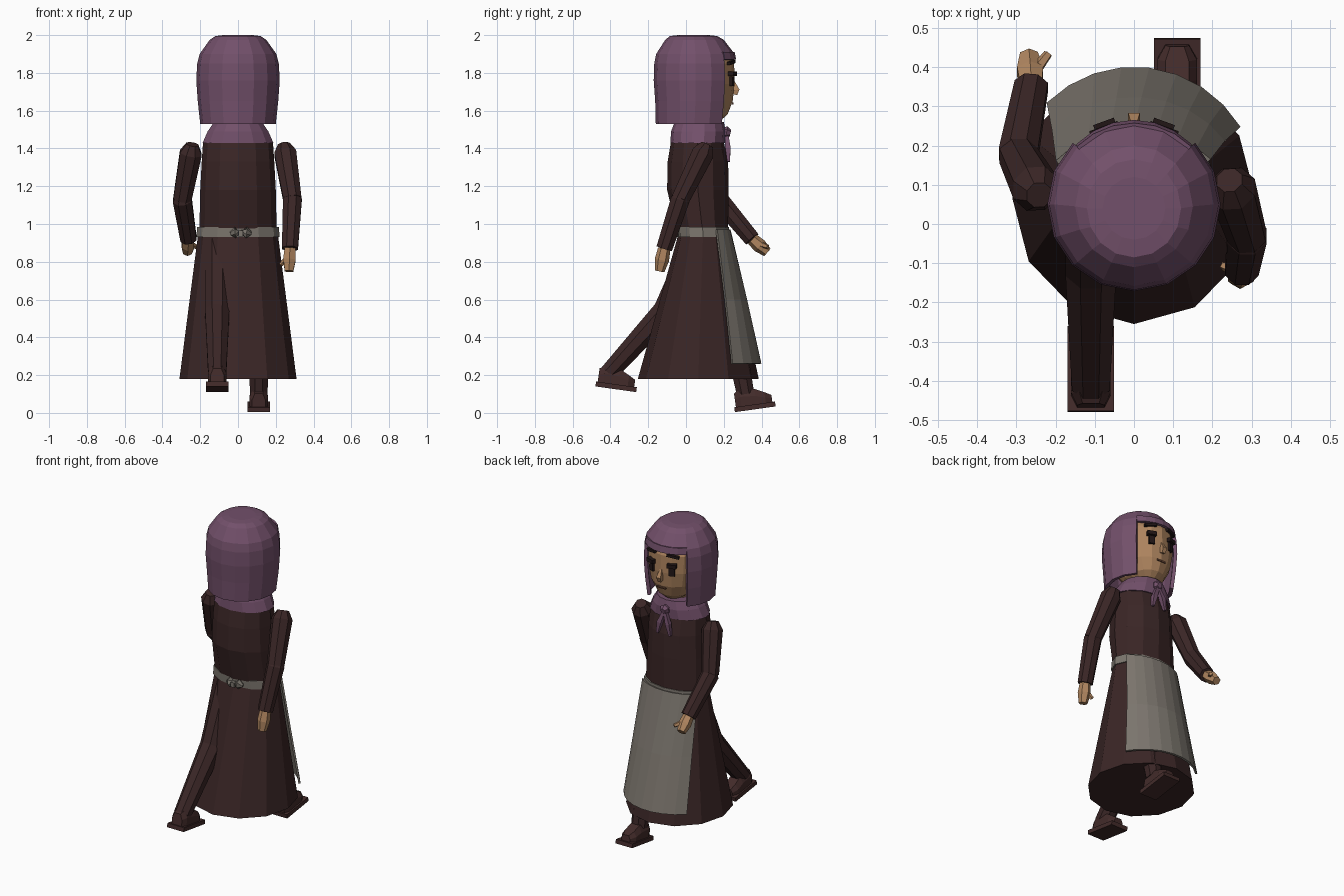
import bpy, bmesh
from math import sin, cos, radians, pi
from mathutils import Vector, Matrix

cube = bpy.data.objects.get("Cube")
if cube:
    bpy.data.objects.remove(cube, do_unlink=True)


def material(name, rgb):
    m = bpy.data.materials.new(name)
    m.use_nodes = True
    m.diffuse_color = (*rgb, 1)
    m.node_tree.nodes["Principled BSDF"].inputs["Base Color"].default_value = (*rgb, 1)
    return m


DRESS = material("dark brown cloth", (0.042, 0.019, 0.019))
SCARF = material("purple cloth", (0.17, 0.08, 0.145))
APRON = material("grey linen", (0.2, 0.18, 0.155))
SKIN = material("skin", (0.43, 0.235, 0.115))
BOOT = material("boot leather", (0.055, 0.024, 0.023))
DARK = material("dark hair", (0.015, 0.008, 0.008))
MOUTH = material("lip brown", (0.16, 0.07, 0.04))


def finish(bm, name, mat):
    bmesh.ops.recalc_face_normals(bm, faces=bm.faces)
    me = bpy.data.meshes.new(name)
    bm.to_mesh(me)
    bm.free()
    me.materials.append(mat)
    ob = bpy.data.objects.new(name, me)
    bpy.context.collection.objects.link(ob)
    return ob


def skin_rings(name, rings, mat, closed=True, caps=True, drop=None):
    """Bridge a stack of point rings; drop removes faces by their centre."""
    bm = bmesh.new()
    vs = [[bm.verts.new(p) for p in r] for r in rings]
    n = len(vs[0])
    for a, b in zip(vs, vs[1:]):
        for i in range(n if closed else n - 1):
            j = (i + 1) % n
            bm.faces.new((a[i], a[j], b[j], b[i]))
    if closed and caps:
        bm.faces.new(vs[0])
        bm.faces.new(vs[-1])
    if drop:
        gone = [f for f in bm.faces if drop(f.calc_center_median())]
        bmesh.ops.delete(bm, geom=gone, context='FACES')
    return finish(bm, name, mat)


def ellipse(z, cy, rx, ry, n, a0=0, a1=360):
    """Points on a level ellipse, angles measured from +y towards +x."""
    steps = n if a1 - a0 == 360 else n + 1
    angles = [radians(a0 + (a1 - a0) * i / n) for i in range(steps)]
    return [Vector((rx * sin(a), cy + ry * cos(a), z)) for a in angles]


def loft(name, profile, n, mat, **kw):
    return skin_rings(name, [ellipse(*p, n) for p in profile], mat, **kw)


def tube(name, pts, radii, mat, n=8):
    """Faceted limb along a bent path."""
    pts = [Vector(p) for p in pts]
    rings = []
    for i, (p, r) in enumerate(zip(pts, radii)):
        d = pts[min(i + 1, len(pts) - 1)] - pts[max(i - 1, 0)]
        u = Vector((1, 0, 0))
        u = (u - d * u.dot(d) / d.length_squared).normalized()
        v = d.normalized().cross(u)
        rings.append([p + r * (u * cos(t) + v * sin(t))
                      for t in [2 * pi * (k + 0.5) / n for k in range(n)]])
    return skin_rings(name, rings, mat)


def box(name, loc, size, mat, rot=(0, 0, 0)):
    bm = bmesh.new()
    bmesh.ops.create_cube(bm, size=1)
    bm.transform(Matrix.Diagonal((*size, 1)))
    ob = finish(bm, name, mat)
    ob.location = loc
    ob.rotation_euler = [radians(a) for a in rot]
    return ob


def solidify(ob, t, offset=-1):
    m = ob.modifiers.new("thickness", 'SOLIDIFY')
    m.thickness, m.offset = t, offset


# Dress: skirt and bodice
loft("skirt", [(0.18, 0.065, 0.31, 0.32), (0.94, 0.09, 0.212, 0.132)], 12, DRESS)
loft("bodice", [(0.94, 0.09, 0.205, 0.132), (1.18, 0.063, 0.2, 0.163),
                (1.33, 0.063, 0.192, 0.16), (1.435, 0.06, 0.185, 0.14)], 12, DRESS)

# Apron, waistband and bow at the back
apron = skin_rings("apron", [ellipse(0.26, 0.073, 0.315, 0.322, 8, -44, 58),
                             ellipse(0.6, 0.083, 0.268, 0.235, 8, -50, 58),
                             ellipse(0.97, 0.092, 0.221, 0.138, 8, -62, 60)], APRON, closed=False)
solidify(apron, 0.012, 0)
loft("waistband", [(0.93, 0.09, 0.221, 0.139), (0.985, 0.088, 0.216, 0.139)], 12, APRON)
for s in (-1, 1):
    tube("bow_loop", [(0.015, -0.052, 0.955), (0.015 + s * 0.03, -0.056, 0.955),
                      (0.015 + s * 0.055, -0.05, 0.95)], [0.012, 0.03, 0.01], APRON, 6)
box("bow_knot", (0.015, -0.065, 0.95), (0.025, 0.025, 0.03), APRON)

# Neck and shawl collar
loft("neck", [(1.42, 0.06, 0.09, 0.09), (1.62, 0.06, 0.08, 0.08)], 8, SKIN)
loft("shawl_collar", [(1.43, 0.062, 0.192, 0.145), (1.49, 0.066, 0.165, 0.145),
                      (1.54, 0.07, 0.13, 0.13)], 14, SCARF)
tube("scarf_knot", [(0, 0.18, 1.49), (0, 0.215, 1.485), (0, 0.235, 1.48)],
     [0.02, 0.032, 0.018], SCARF, 6)
for s in (-1, 1):
    tube("scarf_tail", [(0, 0.215, 1.48), (s * 0.03, 0.222, 1.4), (s * 0.045, 0.225, 1.33)],
         [0.012, 0.02, 0.01], SCARF, 4)

# Head and hood, open around the face
loft("head", [(1.545, 0.1, 0.06, 0.08), (1.58, 0.09, 0.11, 0.13), (1.65, 0.075, 0.155, 0.172),
              (1.74, 0.07, 0.175, 0.187), (1.85, 0.068, 0.178, 0.187),
              (1.93, 0.06, 0.15, 0.16)], 16, SKIN)
hood = loft("hood", [(1.53, 0.045, 0.2, 0.205), (1.65, 0.05, 0.213, 0.213),
                     (1.76, 0.05, 0.221, 0.221), (1.85, 0.05, 0.216, 0.218),
                     (1.9, 0.05, 0.203, 0.208), (1.975, 0.045, 0.15, 0.155),
                     (1.995, 0.04, 0.12, 0.125), (2.0, 0.04, 0.08, 0.08)], 16, SCARF,
            drop=lambda c: c.z < 1.54 and abs(c.x) < 0.02
            or c.z < 1.9 and c.y - 0.05 > abs(c.x))
solidify(hood, 0.022)
brow = skin_rings("hood_brim", [ellipse(1.87, 0.055, 0.2, 0.203, 6, -45, 45),
                                ellipse(1.91, 0.05, 0.2, 0.2, 6, -45, 45)], SCARF, closed=False)
solidify(brow, 0.015, 0)

# Face
tube("nose", [(0, 0.25, 1.755), (0, 0.268, 1.71), (0, 0.26, 1.685)],
     [0.01, 0.021, 0.016], SKIN, 4)
box("mouth", (0, 0.247, 1.638), (0.06, 0.008, 0.009), MOUTH, (-12, 0, 0))
for s in (-1, 1):
    box("eyelid", (s * 0.072, 0.245, 1.795), (0.056, 0.035, 0.024), DARK, (0, 0, -s * 20))
    box("eye", (s * 0.07, 0.243, 1.755), (0.035, 0.018, 0.05), DARK, (0, 0, -s * 20))
    box("eyebrow", (s * 0.075, 0.24, 1.855), (0.075, 0.02, 0.016), DARK, (0, s * 8, -s * 20))


# Arms: shoulder, elbow, wrist and fingertip points
def arm(side, shoulder, elbow, wrist, tip, thumb):
    sh, el, wr, ti = map(Vector, (shoulder, elbow, wrist, tip))
    top = sh + (sh - el).normalized() * 0.05
    tube(side + "_upper_arm", [top, sh, el], [0.035, 0.063, 0.052], DRESS)
    tube(side + "_forearm", [el + (el - wr) * 0.1, el, wr], [0.035, 0.054, 0.046], DRESS)
    tube(side + "_hand", [wr, wr.lerp(ti, 0.5), ti], [0.033, 0.038, 0.026], SKIN, 6)
    base = wr.lerp(ti, 0.3)
    tube(side + "_thumb", [base, base + Vector(thumb)], [0.018, 0.012], SKIN, 5)


arm("right", (-0.25, 0.09, 1.375), (-0.295, 0.175, 1.13), (-0.262, 0.35, 0.92),
    (-0.268, 0.43, 0.85), (0.045, 0.06, -0.02))
arm("left", (0.25, 0.09, 1.375), (0.288, -0.03, 1.13), (0.275, -0.115, 0.87),
    (0.27, -0.14, 0.75), (-0.045, 0.015, -0.05))


# Legs and boots in mid stride
def boot(side, x, y, z, pitch):
    rot = (pitch, 0, 0)
    box(side + "_sole", (x, y, z), (0.118, 0.218, 0.026), BOOT, rot)
    profile = [(-0.1, 0.035, 0.085), (-0.07, 0.05, 0.105), (0.01, 0.05, 0.095),
               (0.06, 0.05, 0.07), (0.095, 0.03, 0.05)]
    rings = [[Vector((-w, v, 0)), Vector((w, v, 0)), Vector((w, v, h * 0.6)),
              Vector((w * 0.6, v, h)), Vector((-w * 0.6, v, h)), Vector((-w, v, h * 0.6))]
             for v, w, h in profile]
    ob = skin_rings(side + "_boot", rings, BOOT)
    ob.location, ob.rotation_euler = (x, y, z), (radians(pitch), 0, 0)


tube("left_leg", [(0.11, 0.1, 0.9), (0.11, 0.235, 0.52), (0.11, 0.315, 0.1)],
     [0.07, 0.066, 0.05], DRESS)
boot("left", 0.11, 0.365, 0.032, 8)
tube("right_leg", [(-0.11, 0.05, 0.9), (-0.11, -0.11, 0.54), (-0.11, -0.41, 0.21)],
     [0.07, 0.07, 0.052], DRESS)
boot("right", -0.11, -0.37, 0.138, -8)
